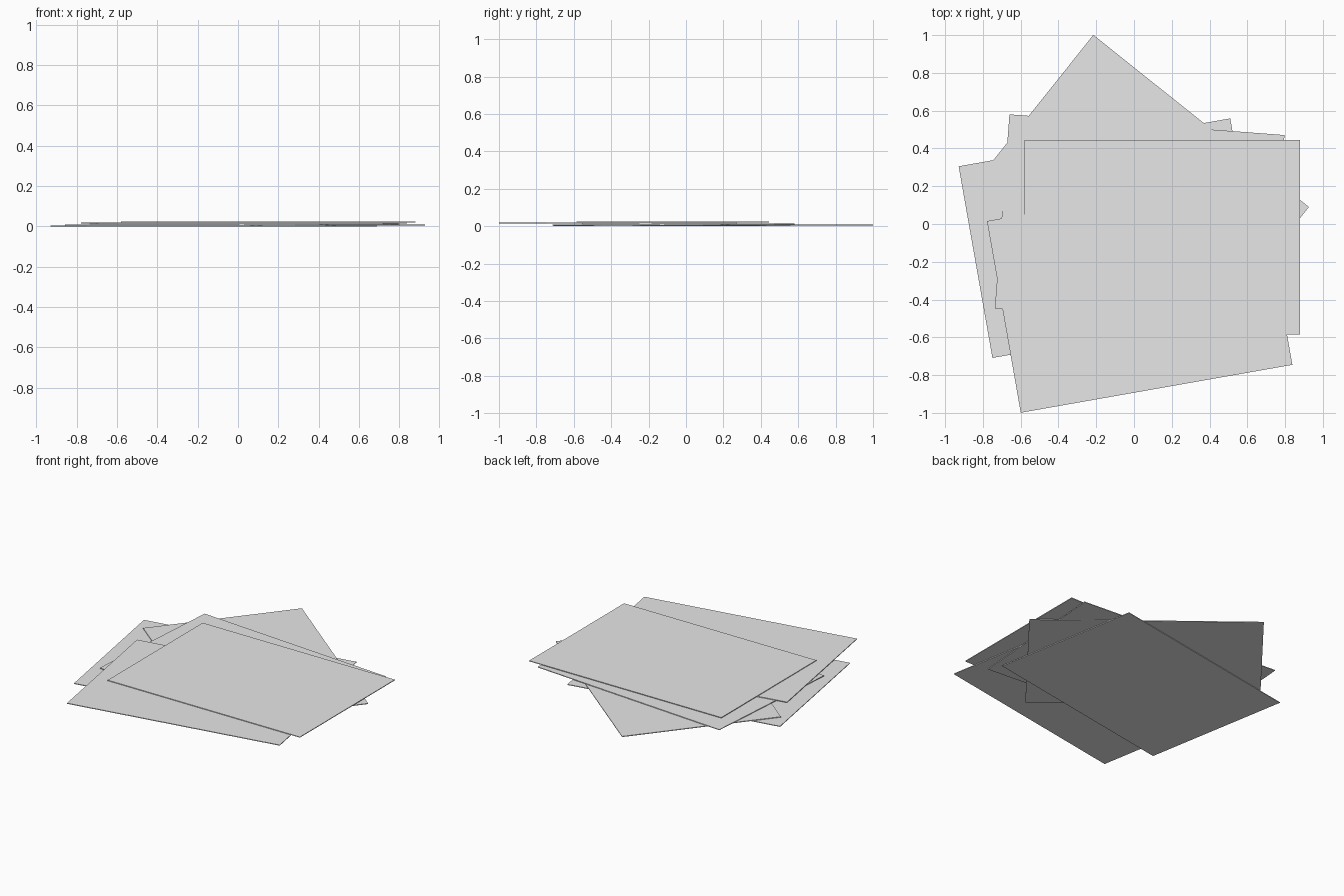
import bpy, math

if "Cube" in bpy.data.objects:
    bpy.data.objects.remove(bpy.data.objects["Cube"])

LENGTH, WIDTH = 1.46, 1.03      # sheet proportions
STEP, THICK = 0.005, 0.0048     # stacking height and sheet thickness

paper = bpy.data.materials.new("paper_grey")
paper.diffuse_color = (0.8, 0.8, 0.8, 1)
paper.use_nodes = True
paper.node_tree.nodes["Principled BSDF"].inputs["Base Color"].default_value = paper.diffuse_color


def add_sheet(index, x, y, angle):
    """One flat rectangular sheet, stacked at its level in the pile."""
    z = index * STEP + THICK / 2
    bpy.ops.mesh.primitive_cube_add(size=1, location=(x, y, z),
                                    rotation=(0, 0, math.radians(angle)))
    sheet = bpy.context.object
    sheet.name = f"paper_sheet_{index + 1}"
    sheet.scale = (LENGTH, WIDTH, THICK)
    sheet.data.materials.append(paper)


# Sheets from bottom to top: centre x, centre y, rotation in degrees
pile = [
    (-0.12, -0.075, 10.0),
    (0.034, 0.143, -38.6),
    (0.03, 0.012, -4.3),
    (0.03, -0.365, 10.0),
    (0.15, -0.07, 0.0),
]
for i, (x, y, angle) in enumerate(pile):
    add_sheet(i, x, y, angle)
